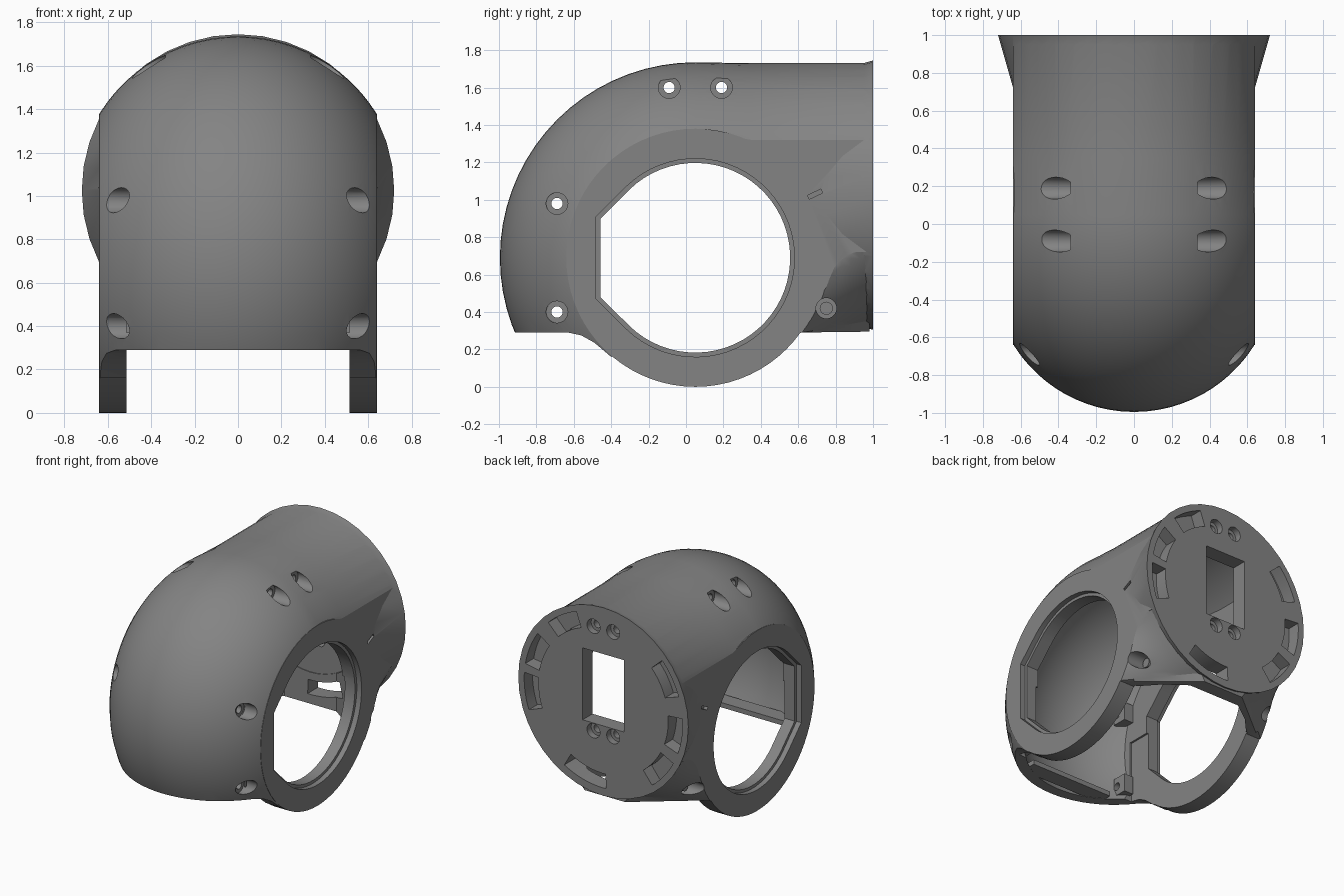
import bpy, bmesh
from math import sin, cos, pi, radians, sqrt

if "Cube" in bpy.data.objects:
    bpy.data.objects.remove(bpy.data.objects["Cube"])

CY, CZ = 0.05, 0.69      # centre of the side ring and of the elbow bend
TZ = 1.025               # height of the straight tube axis


def loft(name, rings, strip=True):
    """Solid skinned through equal-length closed rings; caps are quad strips or n-gons."""
    bm = bmesh.new()
    vs = [[bm.verts.new(p) for p in r] for r in rings]
    n = len(vs[0])
    for a, b in zip(vs, vs[1:]):
        for i in range(n):
            j = (i + 1) % n
            bm.faces.new((a[i], a[j], b[j], b[i]))
    for c in (vs[0], vs[-1]):
        if not strip:
            bm.faces.new(c)
            continue
        for i in range((n - 1) // 2):
            quad = [c[i], c[i + 1], c[n - 2 - i], c[n - 1 - i]]
            bm.faces.new(list(dict.fromkeys(quad)))
    bmesh.ops.recalc_face_normals(bm, faces=bm.faces)
    me = bpy.data.meshes.new(name)
    bm.to_mesh(me)
    bm.free()
    ob = bpy.data.objects.new(name, me)
    bpy.context.collection.objects.link(ob)
    return ob


def circle(a, b, r, n=64, a0=0.0, a1=360.0):
    full = a1 - a0 >= 360
    return [(a + r * cos(radians(a0 + (a1 - a0) * i / (n if full else n - 1))),
             b + r * sin(radians(a0 + (a1 - a0) * i / (n if full else n - 1)))) for i in range(n)]


def prism_x(name, pts, x0, x1, strip=True):
    return loft(name, [[(x, y, z) for y, z in pts] for x in (x0, x1)], strip)


def prism_y(name, pts, y0, y1):
    return loft(name, [[(x, y, z) for x, z in pts] for y in (y0, y1)])


def box(name, x0, x1, y0, y1, z0, z1):
    return prism_x(name, [(y0, z0), (y1, z0), (y1, z1), (y0, z1)], x0, x1)


def boolean(ob, other, op='DIFFERENCE'):
    other.hide_render = True
    m = ob.modifiers.new("cut", 'BOOLEAN')
    m.object, m.operation, m.solver = other, op, 'EXACT'
    bpy.context.view_layer.objects.active = ob
    bpy.ops.object.modifier_apply(modifier=m.name)
    bpy.data.objects.remove(other, do_unlink=True)


def elbow(name, xmax, inset, yend, start):
    """Tube bent from pointing down at the front to pointing backwards."""
    n = 32
    xs = [xmax * sin(pi / 2 * (2 * i / n - 1)) for i in range(n + 1)]
    dome = [0.295 + sqrt((0.75 - inset) ** 2 - x * x) for x in xs]
    tube = [TZ - CZ + sqrt((0.705 - inset) ** 2 - x * x) for x in xs]
    rings = []
    for k in range((start - 90) // 5 + 1):
        a = radians(start - 5 * k)
        pr = [(xs[0], 0.05)] + list(zip(xs, dome)) + [(xs[-1], 0.05)]
        rings.append([(x, CY + r * cos(a), CZ + r * sin(a)) for x, r in pr])
    for y in (0.35, yend):
        pr = [(xs[0], 0.03)] + list(zip(xs, tube)) + [(xs[-1], 0.03)]
        rings.append([(x, y, CZ + r) for x, r in pr])
    return loft(name, rings)


# Outer shell: elbow trimmed along its filleted bottom edge, side rings, lower tube
body = elbow("housing", 0.66, 0, 0.965, 235)
trim = [(-2, -1), (-2, .29), (-.63, .29), (-.56, .275), (-.49, .236), (-.40, .16), (-.2, .25), (-.2, -1)]
boolean(body, prism_x("c", trim, -1, 1, False))
boolean(body, prism_x("ring", circle(CY, CZ, 0.69, 72), -0.68, 0.68), 'UNION')
boolean(body, prism_y("tube", circle(0, TZ, 0.70), 0.1, 0.97), 'UNION')

# Saddle: ruled surface from the ring edges to the rear flange
edge_a, edge_b = [], []
for k in range(13):
    t = k / 12
    a, b = radians(3 - 39 * t), radians(-25 - 48 * t)
    edge_a.append((0.66, CY + 0.685 * cos(a), CZ + 0.685 * sin(a)))
    edge_b.append((0.702 * cos(b), 0.98, TZ + 0.702 * sin(b)))
edge_a.append((0.655, 0.59, 0.29))
edge_b.append((0.17, 0.98, 0.295))
rings = []
for t in (0, 0.2, 0.4, 0.6, 0.8, 1):
    half = [tuple(p + (q - p) * t for p, q in zip(a, b)) for a, b in zip(edge_a, edge_b)]
    rings.append(half + [(-x, y, z) for x, y, z in half[::-1]])
boolean(body, loft("saddle", rings), 'UNION')

# Flat sides, then the flared rear flange
boolean(body, box("sides", -0.64, 0.64, -2, 2, -1, 3), 'INTERSECT')
flare = [[(x, y, z) for x, z in circle(0, TZ, r, 40)] for y, r in ((0.70, 0.634), (1.0, 0.72))]
boolean(body, loft("flange", flare), 'UNION')

# Hollow interior, open at the bottom between the two rings and back to the flange
boolean(body, elbow("c", 0.50, 0.075, 0.87, 220))
boolean(body, box("c", -0.515, 0.515, -0.64, 0.63, -0.1, 0.763))
plan = [(0.51, 0.55), (0.51, 0.62), (0.38, 0.76), (0.22, 0.875)]
plan += [(-x, y) for x, y in plan[::-1]]
boolean(body, loft("c", [[(x, y, z) for x, y in plan] for z in (-0.11, 0.75)]))
boolean(body, prism_y("c", circle(0, TZ, 0.49, 48), 0.3, 0.88))


# Side openings: round with a half-octagon front, stepped lip
def opening(f):
    t = f * (sqrt(2) - 1)
    return [(CY - f, CZ - t)] + circle(CY, CZ, f, 48, -134, 134) + [(CY - f, CZ + t)]


for s in (1, -1):
    boolean(body, prism_x("c", opening(0.507), s * 0.42, s * 0.8))
    boolean(body, prism_x("c", opening(0.53), s * 0.60, s * 0.81))

# Inner front ledge
boolean(body, box("ledge", -0.35, 0.35, -0.80, -0.68, 0.293, 0.33), 'UNION')

# Side screw holes with inner bosses and counterbores
for y, z, floor in ((-.09, 1.6, .335), (.19, 1.6, .335), (-.69, .98, .492), (-.69, .40, .492)):
    for s in (1, -1):
        if z > 1.5:
            boolean(body, box("boss", s * .22, s * .40, y - .08, y + .08, 1.50, 1.575), 'UNION')
            boss = box("boss", s * .21, s * .347, y - .079, y + .079, 1.51, 1.617)
        else:
            boss = box("boss", s * .42, s * .497, -.72, -.605, z - .07, z + .07)
        boolean(body, boss, 'UNION')
        boolean(body, prism_x("c", circle(y, z, 0.03, 20), s * 0.1, s * 0.8))
        boolean(body, prism_x("c", circle(y, z, 0.058, 28), s * floor, s * 0.82))

# Rear side recesses with pins, and index slots
for s in (1, -1):
    boolean(body, prism_x("c", circle(0.75, 0.42, 0.055, 28), s * 0.48, s * 0.8))
    boolean(body, prism_x("pin", circle(0.75, 0.42, 0.035, 20), s * 0.46, s * 0.52), 'UNION')
    u, v = (.036, .017), (-.005, .010)
    slot = [(.69 + a * u[0] + b * v[0], 1.03 + a * u[1] + b * v[1])
            for a, b in ((-1, -1), (1, -1), (1, 1), (-1, 1))]
    boolean(body, prism_x("c", slot, s * 0.61, s * 0.7))

# Rear flange: window, screw holes and rim pockets
boolean(body, box("c", -0.175, 0.175, 0.8, 1.1, 0.84, 1.39))
for x in (-0.083, 0.083):
    for z in (0.78, 1.58):
        boolean(body, prism_y("c", circle(x, z, 0.03, 20), 0.8, 1.1))
        boolean(body, prism_y("c", circle(x, z, 0.055, 24), 0.95, 1.11))


def pocket(a0, a1, depth, r=0.67):
    pts = circle(0, TZ, r, 10, a0, a1) + circle(0, TZ, 0.55, 10, a0, a1)[::-1]
    boolean(body, prism_y("c", pts, 1 - depth, 1.1))


for a in (58, 22, -8, 150, 188, 220):
    pocket(a - 12, a + 12, 0.10)
pocket(-92, -60, 0.30, 0.66)

# Dark grey finish
mat = bpy.data.materials.new("dark_grey")
mat.diffuse_color = (0.23, 0.23, 0.23, 1)
mat.use_nodes = True
mat.node_tree.nodes["Principled BSDF"].inputs["Base Color"].default_value = mat.diffuse_color
body.data.materials.clear()
body.data.materials.append(mat)
for p in body.data.polygons:
    p.material_index = 0

# Smooth shading with sharp edges kept
bpy.ops.object.select_all(action='DESELECT')
body.select_set(True)
bpy.context.view_layer.objects.active = body
bpy.ops.object.shade_smooth_by_angle(angle=radians(20))
